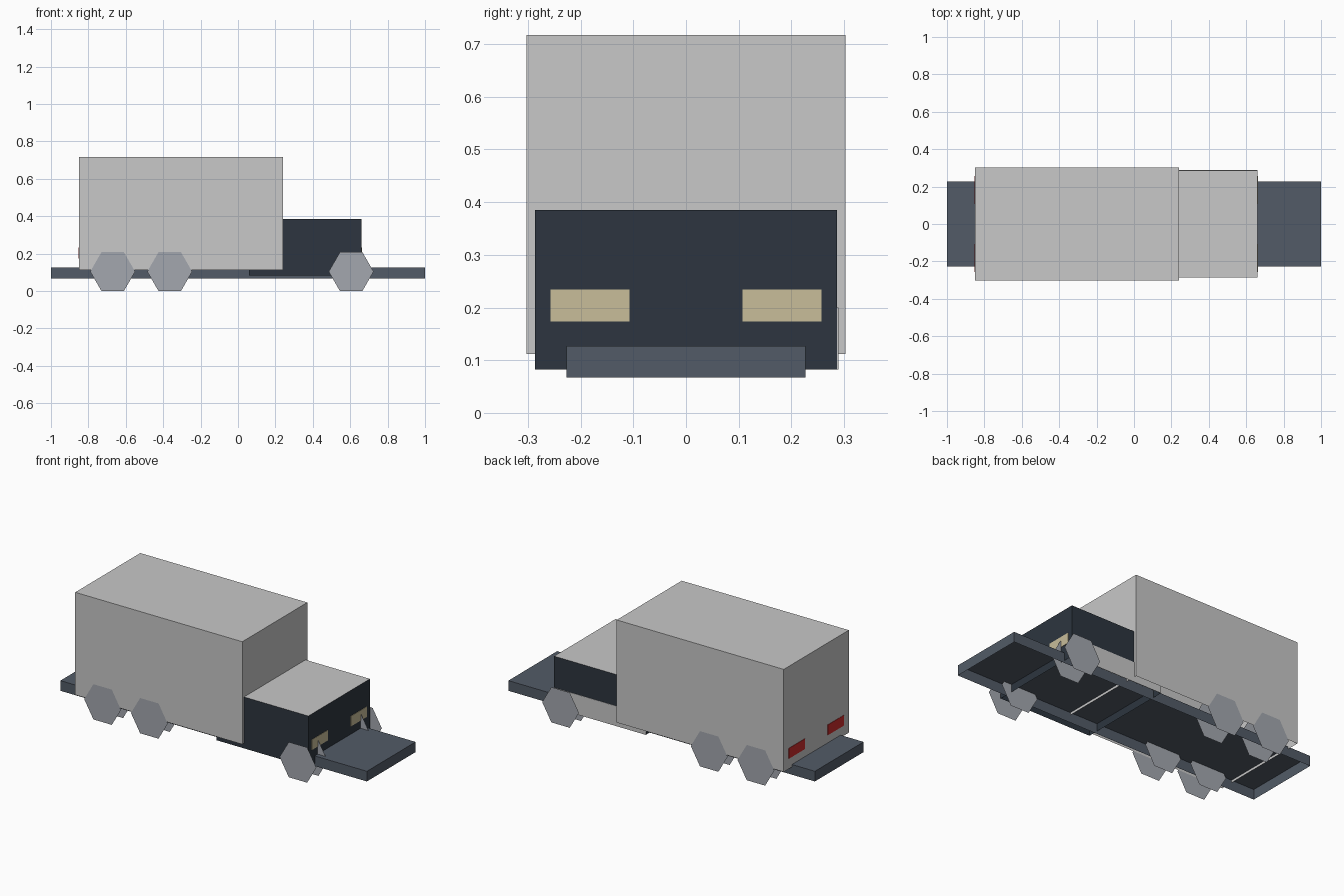
import bpy, bmesh
from mathutils import Matrix, Vector

old = bpy.data.objects.get("Cube")
if old:
    bpy.data.objects.remove(old)


def material(name, rgb):
    m = bpy.data.materials.new(name)
    m.use_nodes = True
    m.diffuse_color = (*rgb, 1)
    m.node_tree.nodes["Principled BSDF"].inputs["Base Color"].default_value = (*rgb, 1)
    return m


light_grey = material("light grey paint", (0.58, 0.58, 0.58))
navy = material("dark navy paint", (0.026, 0.036, 0.05))
slate = material("slate frame", (0.085, 0.105, 0.135))
wheel_grey = material("wheel grey", (0.37, 0.39, 0.43))
cream = material("lamp cream", (0.58, 0.51, 0.32))
red = material("lamp red", (0.6, 0.025, 0.025))


def add_object(name, bm, *mats):
    mesh = bpy.data.meshes.new(name)
    bm.to_mesh(mesh)
    bm.free()
    for m in mats:
        mesh.materials.append(m)
    ob = bpy.data.objects.new(name, mesh)
    bpy.context.collection.objects.link(ob)
    return ob


def box(name, x, y, z, *mats, open_bottom=True):
    """Box from (min, max) ranges; a second material goes on the top face."""
    lo, hi = Vector((x[0], y[0], z[0])), Vector((x[1], y[1], z[1]))
    bm = bmesh.new()
    bmesh.ops.create_cube(bm, size=1)
    bmesh.ops.scale(bm, vec=hi - lo, verts=bm.verts)
    bmesh.ops.translate(bm, vec=(lo + hi) / 2, verts=bm.verts)
    bm.normal_update()
    if open_bottom:
        bmesh.ops.delete(bm, geom=[f for f in bm.faces if f.normal.z < -0.5],
                         context='FACES_ONLY')
    for f in bm.faces:
        if len(mats) > 1 and f.normal.z > 0.5:
            f.material_index = 1
    return add_object(name, bm, *mats)


def disc(name, x, y, outward):
    """Flat hexagonal wheel face, turned towards +y or -y."""
    bm = bmesh.new()
    bmesh.ops.create_circle(bm, cap_ends=True, segments=6, radius=0.12)
    # put one corner on the x axis so the hexagon stands on a flat side
    corner = bm.verts[:][0].co.to_2d()
    turn = Vector((1, 0)).angle_signed(corner)
    bmesh.ops.rotate(bm, matrix=Matrix.Rotation(turn, 3, 'Z'), verts=bm.verts)
    if min(abs(v.co.y) for v in bm.verts) > 0.01:
        bmesh.ops.rotate(bm, matrix=Matrix.Rotation(-2 * turn, 3, 'Z'), verts=bm.verts)
    bmesh.ops.rotate(bm, matrix=Matrix.Rotation(-outward * 1.5707963, 3, 'X'), verts=bm.verts)
    bmesh.ops.translate(bm, vec=(x, y, 0.104), verts=bm.verts)
    return add_object(name, bm, wheel_grey)


# Body: frame, cargo box and cab, all open underneath
box("chassis", (-1, 1), (-0.227, 0.227), (0.067, 0.127), slate)
box("cargo_box", (-0.85, 0.24), (-0.303, 0.303), (0.112, 0.717), light_grey)
box("cab", (0.06, 0.66), (-0.287, 0.287), (0.082, 0.385), navy, light_grey)

# Light lower panel on the cab side
box("cab_lower_panel", (0.06, 0.66), (0.287, 0.289), (0.082, 0.2), light_grey,
    open_bottom=False)

# Lamps and wheels, mirrored across the middle
for side, word in ((1, "back"), (-1, "front")):
    lamp_y = sorted((side * 0.107, side * 0.257))
    box("headlight_" + word, (0.66, 0.662), lamp_y, (0.173, 0.234), cream,
        open_bottom=False)
    box("tail_light_" + word, (-0.852, -0.85), lamp_y, (0.173, 0.234), red,
        open_bottom=False)
    for i, x in enumerate((-0.67, -0.365, 0.605), 1):
        disc(f"wheel_outer_{word}_{i}", x, side * 0.305, side)
        disc(f"wheel_inner_{word}_{i}", x, side * 0.2, -side)
